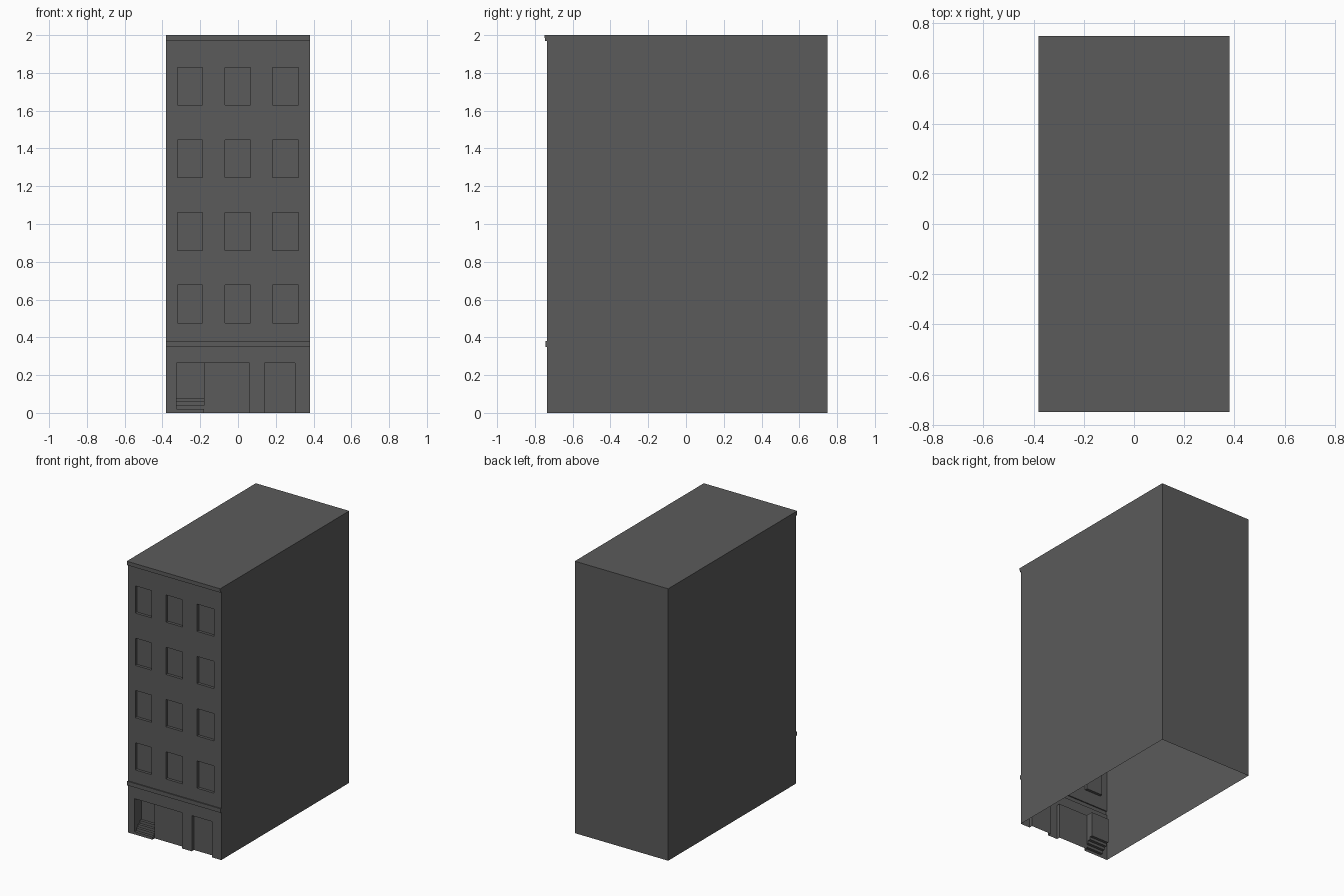
import bpy, bmesh

if "Cube" in bpy.data.objects:
    bpy.data.objects.remove(bpy.data.objects["Cube"])

W, FRONT, BACK, TOP = 0.38, -0.737, 0.75, 2.0

dark = bpy.data.materials.new("dark_grey")
dark.diffuse_color = (0.104, 0.104, 0.104, 1)
dark.use_nodes = True
dark.node_tree.nodes["Principled BSDF"].inputs["Base Color"].default_value = dark.diffuse_color

# Openings and trims: x0, x1, z0, z1, inward depth (negative projects outward)
panels = [(-W, W, 0.35, 0.38, -0.008),        # string course
          (-W, W, 1.97, 1.985, -0.01),        # lower cornice
          (-W, W, 1.985, TOP, -0.013),        # cornice lip
          (-0.18, 0.06, 0, 0.263, 0.026),     # shop front
          (0.14, 0.303, 0, 0.263, 0.026),     # side door
          (-0.325, -0.18, 0.08, 0.263, 0.08)]  # entrance recess
# Entrance steps
for i in range(4):
    panels.append((-0.325, -0.18, i * 0.02, (i + 1) * 0.02, i * 0.02))
# Windows
for floor in range(4):
    z = 0.476 + floor * 0.3845
    for x0, x1 in ((-0.32, -0.187), (-0.07, 0.066), (0.183, 0.319)):
        panels.append((x0, x1, z, z + 0.2, 0.02))


def finish(bm, name):
    bmesh.ops.remove_doubles(bm, verts=bm.verts, dist=1e-5)
    bmesh.ops.recalc_face_normals(bm, faces=bm.faces)
    # keep frontal faces pointing outwards
    if any(f.normal.y > 0.9 and f.calc_center_median().y < 0 for f in bm.faces):
        bmesh.ops.reverse_faces(bm, faces=bm.faces)
    mesh = bpy.data.meshes.new(name)
    bm.to_mesh(mesh)
    bm.free()
    mesh.materials.append(dark)
    ob = bpy.data.objects.new(name, mesh)
    bpy.context.collection.objects.link(ob)


def quad(bm, *pts):
    bm.faces.new([bm.verts.new(p) for p in pts])


# Facade: one folded sheet with panels pushed in or out
xs = sorted({-W, W} | {v for p in panels for v in p[:2]})
zs = sorted({round(v, 4) for p in panels for v in p[2:4]} | {0, TOP})


def depth(i, k):
    if not (0 <= i < len(xs) - 1 and 0 <= k < len(zs) - 1):
        return 0
    x, z = (xs[i] + xs[i + 1]) / 2, (zs[k] + zs[k + 1]) / 2
    return next((d for a, b, c, e, d in panels if a < x < b and c < z < e), 0)


bm = bmesh.new()
for i in range(len(xs)):
    for k in range(len(zs)):
        y = FRONT + depth(i, k)
        if i < len(xs) - 1 and k < len(zs) - 1:
            a, b, c, d = xs[i], xs[i + 1], zs[k], zs[k + 1]
            quad(bm, (a, y, c), (b, y, c), (b, y, d), (a, y, d))
        # reveal to the left neighbour
        yl = FRONT + depth(i - 1, k)
        if k < len(zs) - 1 and abs(yl - y) > 1e-5:
            x, c, d = xs[i], zs[k], zs[k + 1]
            quad(bm, (x, yl, c), (x, y, c), (x, y, d), (x, yl, d))
        # reveal to the neighbour below (the base stays open)
        yb = FRONT + depth(i, k - 1)
        if k > 0 and i < len(xs) - 1 and abs(yb - y) > 1e-5:
            a, b, z = xs[i], xs[i + 1], zs[k]
            quad(bm, (a, yb, z), (b, yb, z), (b, y, z), (a, y, z))
finish(bm, "facade")

# Side walls, back wall and roof, open underneath
bm = bmesh.new()
for s in (-W, W):
    quad(bm, (s, FRONT, 0), (s, BACK, 0), (s, BACK, TOP), (s, FRONT, TOP))
quad(bm, (-W, BACK, 0), (W, BACK, 0), (W, BACK, TOP), (-W, BACK, TOP))
quad(bm, (-W, FRONT, TOP), (W, FRONT, TOP), (W, BACK, TOP), (-W, BACK, TOP))
finish(bm, "walls_and_roof")
